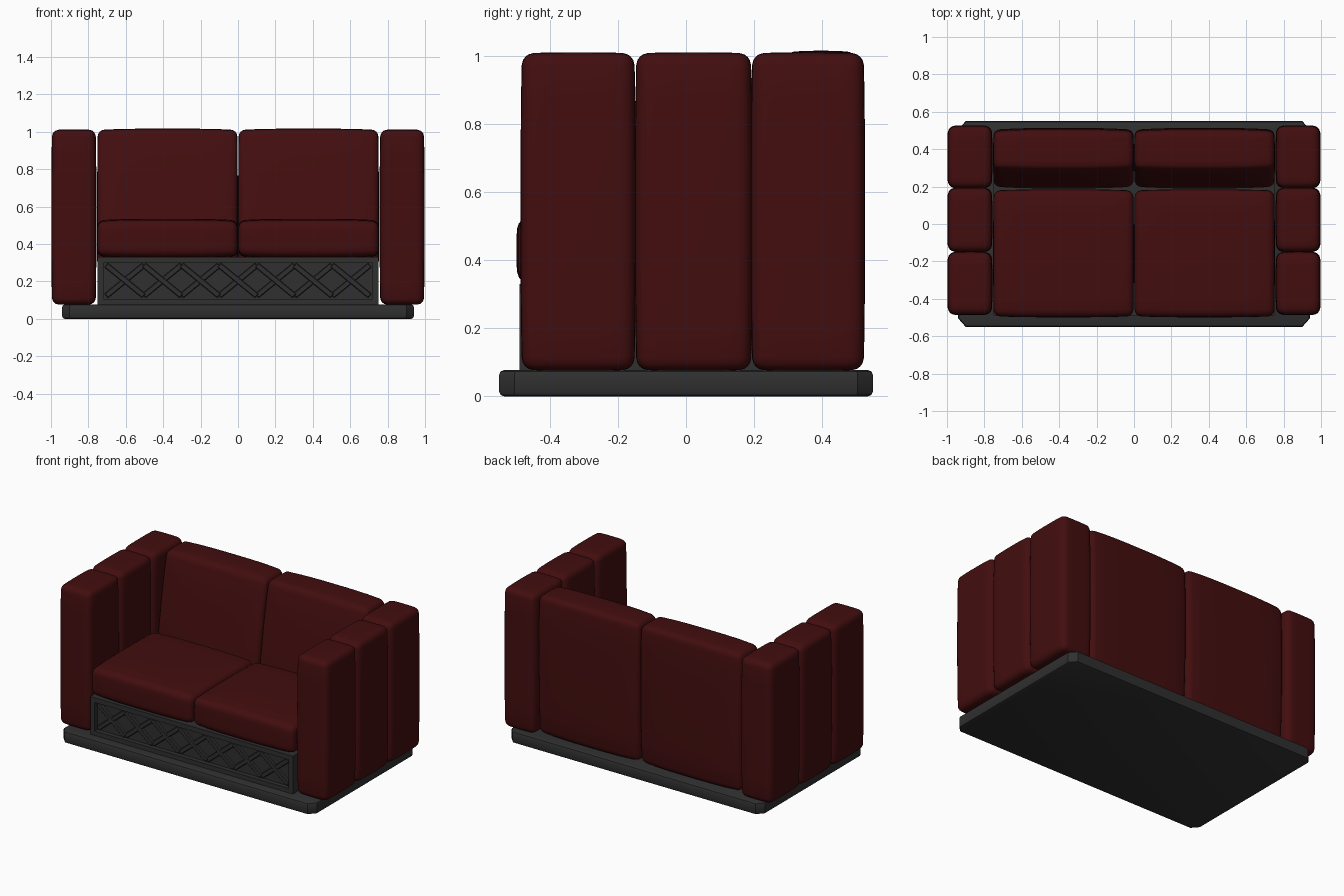
import bpy, bmesh, math
from mathutils import Vector, Matrix

if "Cube" in bpy.data.objects:
    bpy.data.objects.remove(bpy.data.objects["Cube"])


def material(name, rgb):
    m = bpy.data.materials.new(name)
    m.diffuse_color = (*rgb, 1)
    m.use_nodes = True
    m.node_tree.nodes["Principled BSDF"].inputs["Base Color"].default_value = m.diffuse_color
    return m


RED = material("dark red upholstery", (0.056, 0.0042, 0.0046))
GREY = material("charcoal frame", (0.029, 0.029, 0.029))


def finish(name, bm, mat, angle=None):
    bmesh.ops.recalc_face_normals(bm, faces=bm.faces)
    me = bpy.data.meshes.new(name)
    bm.to_mesh(me)
    bm.free()
    me.materials.append(mat)
    ob = bpy.data.objects.new(name, me)
    bpy.context.collection.objects.link(ob)
    if angle is None:
        for p in me.polygons:
            p.use_smooth = True
    else:
        bpy.ops.object.select_all(action='DESELECT')
        ob.select_set(True)
        bpy.context.view_layer.objects.active = ob
        bpy.ops.object.shade_smooth_by_angle(angle=math.radians(angle))
    return ob


def cushion(name, lo, hi, r, bulge, shape=None):
    """Rounded box whose faces swell towards the middle."""
    lo, hi = Vector(lo), Vector(hi)
    mid, half = (lo + hi) / 2, (hi - lo) / 2
    bm = bmesh.new()
    bmesh.ops.create_cube(bm, size=2)
    bmesh.ops.subdivide_edges(bm, edges=bm.edges[:], cuts=11, use_grid_fill=True)

    def spread(t, h):
        a = abs(t)
        flat = 2 / 3
        d = a / flat * (h - r) if a < flat else h - r + (a - flat) / (1 - flat) * r
        return math.copysign(d, t)

    for v in bm.verts:
        p = Vector([spread(v.co[i], half[i]) for i in range(3)])
        core = Vector([max(r - half[i], min(half[i] - r, p[i])) for i in range(3)])
        d = p - core
        if d.length > 1e-7:
            p = core + d.normalized() * r
        t = [p[i] / half[i] for i in range(3)]
        for i in range(3):
            j, k = (i + 1) % 3, (i + 2) % 3
            p[i] -= bulge[i] * t[i] * (abs(t[j]) ** 3 + abs(t[k]) ** 3) / 2
        v.co = mid + p
        if shape:
            shape(v.co, t)
    return finish(name, bm, RED)


def recline(co, t):
    # lean the front face of the back cushion, more towards the top
    k = max(0, min(1, (co.z - 0.45) / 0.55))
    co.y += (1 - t[1]) / 2 * 0.09 * k


# upholstery, mirrored left and right
for side, s in (("left", -1), ("right", 1)):
    def span(a, b):
        return (a, b) if s > 0 else (-b, -a)
    # arm made of three padded segments
    x0, x1 = span(0.757, 0.998)
    for i, (y0, y1) in enumerate(((-0.487, -0.148), (-0.15, 0.195), (0.191, 0.527))):
        cushion(f"{side}_arm_pad_{i + 1}", (x0, y0, 0.075), (x1, y1, 1.012),
                0.036, (0.008, 0.008, 0.006))
    x0, x1 = span(0.001, 0.753)
    cushion(f"{side}_seat_cushion", (x0, -0.499, 0.324), (x1, 0.185, 0.535),
            0.036, (0.006, 0.012, 0.016))
    cushion(f"{side}_back_cushion", (x0, 0.19, 0.078), (x1, 0.514, 1.017),
            0.036, (0.006, 0.02, 0.014), recline)

# base slab with cut corners
bm = bmesh.new()
outline = [(0.94, -0.505), (0.94, 0.505), (0.9, 0.55), (-0.9, 0.55),
           (-0.94, 0.505), (-0.94, -0.505), (-0.9, -0.55), (0.9, -0.55)]
face = bm.faces.new([bm.verts.new((x, y, 0)) for x, y in outline])
ext = bmesh.ops.extrude_face_region(bm, geom=[face])
for v in ext["geom"]:
    if isinstance(v, bmesh.types.BMVert):
        v.co.z = 0.077
rim = [e for e in bm.edges if abs(e.verts[0].co.z - e.verts[1].co.z) < 1e-4]
bmesh.ops.bevel(bm, geom=rim, offset=0.014, segments=2, profile=0.5, affect='EDGES')
finish("base_slab", bm, GREY, 35)

# seat frame with recessed front panel
bm = bmesh.new()
bmesh.ops.create_cube(bm, size=1)
for v in bm.verts:
    v.co = Vector((v.co.x * 1.5, v.co.y * 0.79 - 0.095, v.co.z * 0.255 + 0.2025))
bm.normal_update()
front = [f for f in bm.faces if f.normal.y < -0.9]
bmesh.ops.inset_region(bm, faces=front, thickness=0.045)
for v in front[0].verts:
    rest = v.co.copy()
inner = bmesh.ops.extrude_face_region(bm, geom=front)
for v in inner["geom"]:
    if isinstance(v, bmesh.types.BMVert):
        v.co.y += 0.03
bmesh.ops.delete(bm, geom=[f for f in front if f.is_valid], context='FACES_ONLY')
finish("seat_frame", bm, GREY, 30)

# crossed lattice bars in the panel
bm = bmesh.new()
cell, height, zc = 1.41 / 7, 0.165, 0.205
length = math.hypot(cell, height)
for i in range(7):
    x = (i - 3) * cell
    for s in (-1, 1):
        m = (Matrix.Translation((x, -0.468 - 0.002 * s, zc))
             @ Matrix.Rotation(s * math.atan2(height, cell), 4, 'Y')
             @ Matrix.Diagonal((length, 0.024, 0.03, 1)))
        bmesh.ops.create_cube(bm, size=1, matrix=m)
bmesh.ops.bevel(bm, geom=bm.edges[:], offset=0.004, segments=1, affect='EDGES')
finish("front_lattice", bm, GREY, 30)
